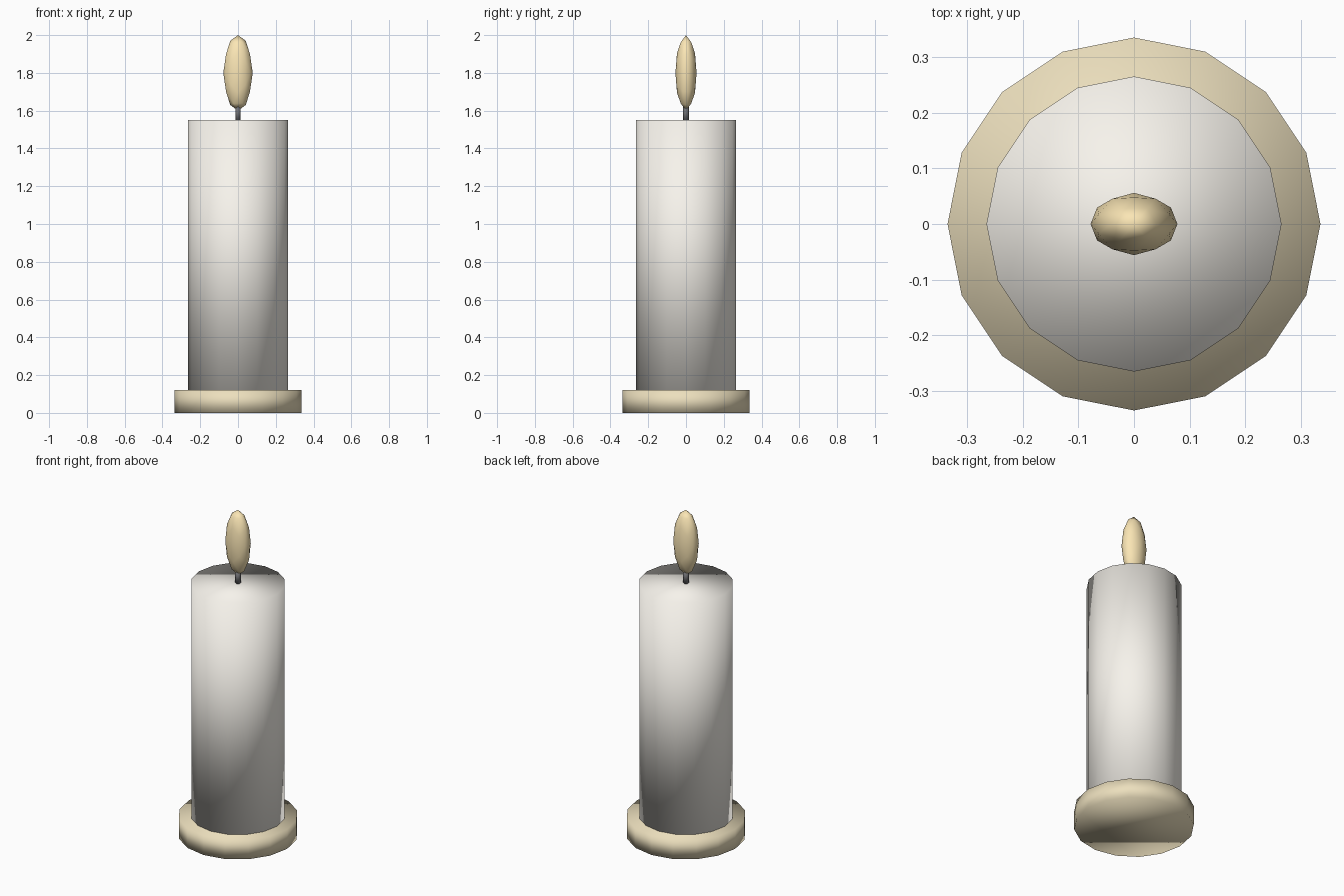
import bpy, bmesh
from mathutils import Matrix, Vector

if "Cube" in bpy.data.objects:
    bpy.data.objects.remove(bpy.data.objects["Cube"])


def finish(bm, name, color):
    """Turn a bmesh into a fully smooth-shaded, coloured object."""
    bmesh.ops.recalc_face_normals(bm, faces=bm.faces)
    for f in bm.faces:
        f.smooth = True
    mesh = bpy.data.meshes.new(name)
    bm.to_mesh(mesh)
    bm.free()
    mat = bpy.data.materials.new(name + "_material")
    mat.diffuse_color = (*color, 1)
    mat.use_nodes = True
    mat.node_tree.nodes["Principled BSDF"].inputs["Base Color"].default_value = mat.diffuse_color
    mesh.materials.append(mat)
    obj = bpy.data.objects.new(name, mesh)
    bpy.context.collection.objects.link(obj)
    return obj


def cylinder(name, radius, z0, z1, sides, color):
    bm = bmesh.new()
    bmesh.ops.create_cone(bm, cap_ends=True, segments=sides,
                          radius1=radius, radius2=radius, depth=z1 - z0,
                          matrix=Matrix.Translation((0, 0, (z0 + z1) / 2)))
    return finish(bm, name, color)


# Dish, wax body and wick
cylinder("base_dish", 0.335, 0.0, 0.12, 16, (0.84, 0.74, 0.51))
cylinder("wax_body", 0.265, 0.12, 1.55, 16, (0.93, 0.90, 0.84))
cylinder("wick", 0.016, 1.55, 1.62, 6, (0.16, 0.16, 0.17))

# Flame: icosahedron subdivided once, rounded and stretched upwards
bm = bmesh.new()
t = (1 + 5 ** 0.5) / 2
for a in (-1, 1):
    for b in (-t, t):
        for co in ((a, 0, b), (0, b, a), (b, a, 0)):
            bm.verts.new(co)
bmesh.ops.convex_hull(bm, input=bm.verts)
bmesh.ops.subdivide_edges(bm, edges=bm.edges[:], cuts=1, use_grid_fill=True)
for v in bm.verts:
    n = v.co.normalized()
    v.co = Vector((n.x * 0.078, n.y * 0.056, n.z * 0.2 + 1.8))
finish(bm, "flame", (0.96, 0.79, 0.46))
